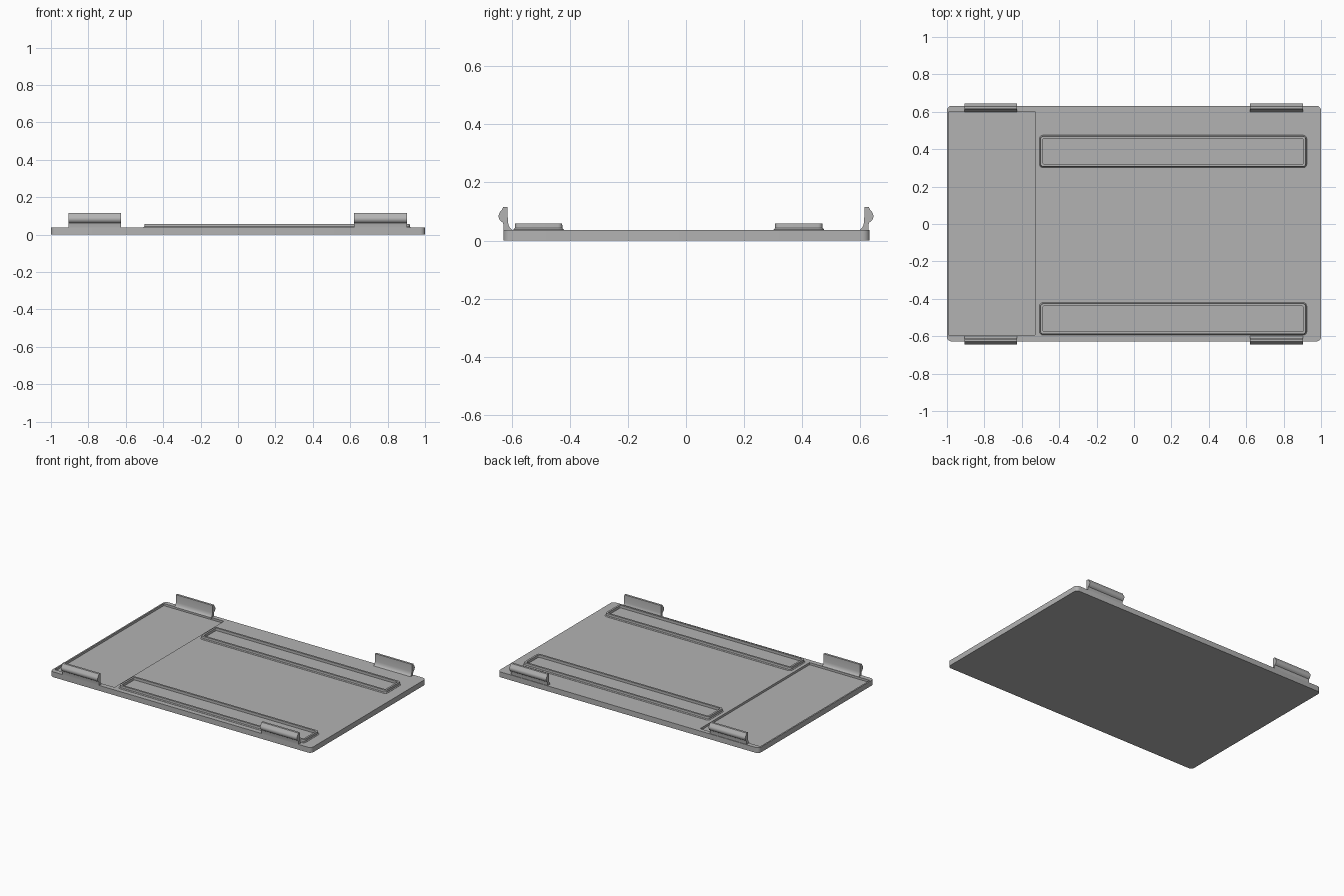
import bpy, bmesh, math

if "Cube" in bpy.data.objects:
    bpy.data.objects.remove(bpy.data.objects["Cube"])

grey = bpy.data.materials.new("plain grey")
grey.diffuse_color = (0.45, 0.45, 0.45, 1)
grey.use_nodes = True
grey.node_tree.nodes["Principled BSDF"].inputs["Base Color"].default_value = grey.diffuse_color


def finish(name, bm):
    bmesh.ops.recalc_face_normals(bm, faces=bm.faces)
    me = bpy.data.meshes.new(name)
    bm.to_mesh(me)
    bm.free()
    me.materials.append(grey)
    ob = bpy.data.objects.new(name, me)
    bpy.context.collection.objects.link(ob)
    bpy.ops.object.select_all(action='DESELECT')
    ob.select_set(True)
    bpy.context.view_layer.objects.active = ob
    bpy.ops.object.shade_smooth_by_angle(angle=math.radians(35))
    return ob


def rounded_rect(bm, x0, x1, y0, y1, r, z, steps=5):
    """Ring of vertices around a rectangle with rounded corners."""
    ring = []
    corners = [(x1 - r, y1 - r), (x0 + r, y1 - r), (x0 + r, y0 + r), (x1 - r, y0 + r)]
    for i, (cx, cy) in enumerate(corners):
        for k in range(steps + 1):
            a = math.pi / 2 * (i + k / steps)
            ring.append(bm.verts.new((cx + r * math.cos(a), cy + r * math.sin(a), z)))
    return ring


def stacked(name, rings):
    """Solid made by joining successive rings and capping both ends."""
    bm = bmesh.new()
    loops = [rounded_rect(bm, *r) for r in rings]
    for a, b in zip(loops, loops[1:]):
        for i in range(len(a)):
            j = (i + 1) % len(a)
            bm.faces.new((a[i], a[j], b[j], b[i]))
    bm.faces.new(loops[0])
    bm.faces.new(loops[-1])
    return finish(name, bm)


# Base plate with a shallow recess at the left end
T = 0.037
stacked("base_plate", [
    (-1, 1, -0.628, 0.632, 0.025, 0),
    (-1, 1, -0.628, 0.632, 0.025, T),
    (-0.99, -0.53, -0.595, 0.602, 0.002, T),
    (-0.99, -0.53, -0.595, 0.602, 0.002, T - 0.015),
])

# Two long raised frames with sunken floors
for name, y0, y1 in (("front_frame", -0.594, -0.42), ("back_frame", 0.301, 0.475)):
    x0, x1 = -0.506, 0.924

    def ring(d, r, z):
        return (x0 + d, x1 - d, y0 + d, y1 - d, r, z)
    stacked(name, [ring(0, 0.02, T - 0.005), ring(0, 0.02, T + 0.001),
                   ring(0.005, 0.016, T + 0.006), ring(0.006, 0.015, 0.058),
                   ring(0.019, 0.007, 0.058), ring(0.019, 0.007, T + 0.003)])

# Snap clips: flared foot, thin stem and rounded outer hook
profile = [(0.598, T - 0.01), (0.598, T), (0.605, 0.043), (0.610, 0.052), (0.613, 0.065),
           (0.614, 0.116), (0.629, 0.116), (0.633, 0.107), (0.641, 0.097), (0.644, 0.090),
           (0.645, 0.083), (0.643, 0.075), (0.638, 0.067), (0.630, 0.062),
           (0.628, 0.055), (0.628, T - 0.01)]
for side, s in (("front", -1), ("back", 1)):
    for end, xa, xb in (("left", -0.905, -0.625), ("right", 0.62, 0.903)):
        bm = bmesh.new()
        a, b = [[bm.verts.new((x, s * y, z)) for y, z in profile] for x in (xa, xb)]
        for i in range(len(a)):
            j = (i + 1) % len(a)
            bm.faces.new((a[i], a[j], b[j], b[i]))
        bm.faces.new(a)
        bm.faces.new(b)
        finish(f"{side}_{end}_clip", bm)
